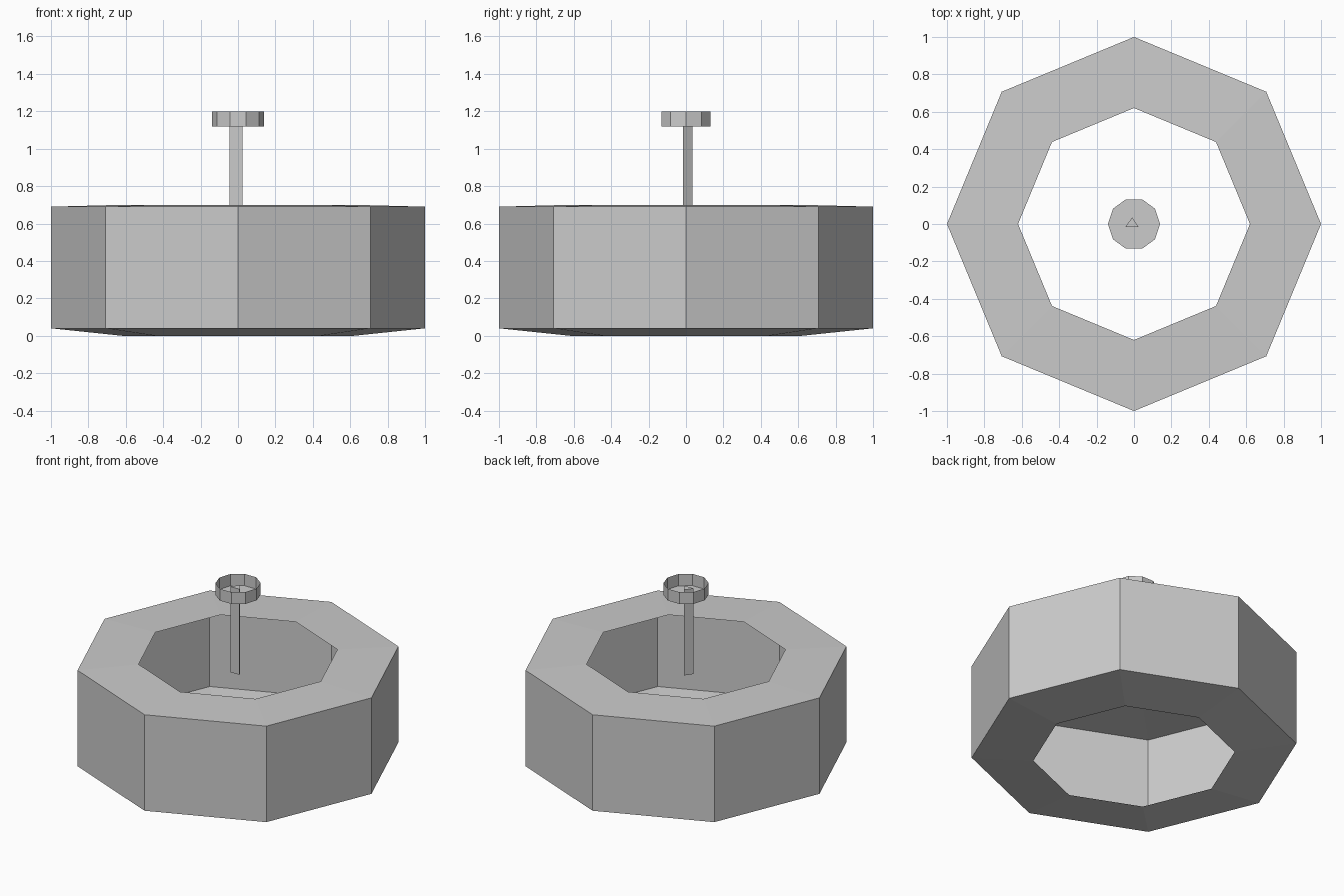
import bpy, bmesh, math

if "Cube" in bpy.data.objects:
    bpy.data.objects.remove(bpy.data.objects["Cube"])


def polygon(sides, r, z, start=0.0):
    return [(r * math.cos(start + i * math.tau / sides),
             r * math.sin(start + i * math.tau / sides), z) for i in range(sides)]


def loft(name, rings, cap_start=False, cap_end=False):
    """Flat-faced skin through a list of equal-sided rings."""
    bm = bmesh.new()
    loops = [[bm.verts.new(p) for p in ring] for ring in rings]
    n = len(loops[0])
    for a, b in zip(loops, loops[1:]):
        for i in range(n):
            j = (i + 1) % n
            bm.faces.new((a[i], a[j], b[j], b[i]))
    if cap_start:
        bm.faces.new(loops[0][::-1])
    if cap_end:
        bm.faces.new(loops[-1])
    mesh = bpy.data.meshes.new(name)
    bm.to_mesh(mesh)
    bm.free()
    obj = bpy.data.objects.new(name, mesh)
    bpy.context.collection.objects.link(obj)
    return obj


# Hollow octagonal shell, open in the middle at top and bottom
profile = [(0.62, 0.0), (1.0, 0.04), (1.0, 0.69), (0.62, 0.70)]
loft("octagonal_shell", [polygon(8, r, z) for r, z in profile])

# Floating three-sided stem reaching into the cup
section = [(-0.046, -0.016), (0.024, -0.016), (-0.01, 0.035)]
loft("stem", [[(x, y, z) for x, y in section] for z in (0.59, 1.17)], True, True)

# Shallow ten-sided cup, open at the top
loft("cup", [polygon(10, 0.139, z) for z in (1.12, 1.20)], cap_start=True)
